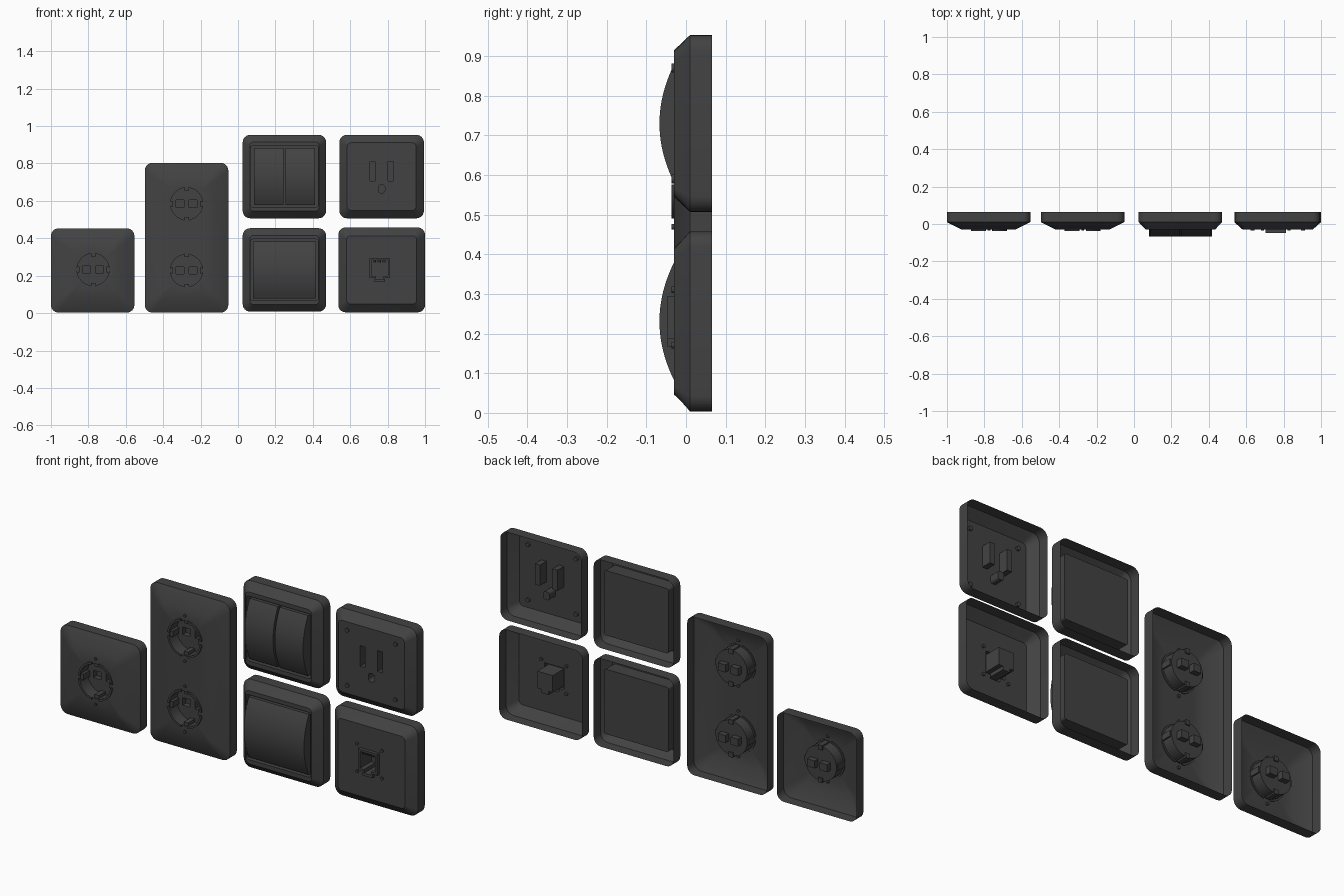
import bpy, bmesh, math

if "Cube" in bpy.data.objects:
    bpy.data.objects.remove(bpy.data.objects["Cube"], do_unlink=True)

plastic = bpy.data.materials.new("dark_grey_plastic")
plastic.use_nodes = True
plastic.diffuse_color = (0.055, 0.055, 0.055, 1)
plastic.node_tree.nodes["Principled BSDF"].inputs["Base Color"].default_value = (0.055, 0.055, 0.055, 1)

BACK, SHOULDER, FRONT = 0.065, 0.01, -0.03


# Outlines in the xz plane
def rounded(cx, cz, w, h, r, n=6):
    pts = []
    for k, (sx, sz) in enumerate(((1, 1), (-1, 1), (-1, -1), (1, -1))):
        for i in range(n + 1):
            a = math.pi / 2 * (k + i / n)
            pts.append((cx + sx * (w / 2 - r) + r * math.cos(a),
                        cz + sz * (h / 2 - r) + r * math.sin(a)))
    return pts


def rect(cx, cz, w, h):
    return [(cx + sx * w / 2, cz + sz * h / 2)
            for sx, sz in ((1, 1), (-1, 1), (-1, -1), (1, -1))]


def circle(cx, cz, r, n=40):
    return [(cx + r * math.cos(math.tau * i / n), cz + r * math.sin(math.tau * i / n))
            for i in range(n)]


def jack_outline(cx, cz, w, latch_w, latch_h):
    h, l = w / 2, latch_w / 2
    return [(cx + x, cz + z) for x, z in (
        (h, h), (-h, h), (-h, -h), (-l, -h), (-l, -h - latch_h),
        (l, -h - latch_h), (l, -h), (h, -h))]


# Surface building helpers
def loft(bm, stages):
    rings = [[bm.verts.new((x, y, z)) for x, z in pts] for pts, y in stages]
    for a, b in zip(rings, rings[1:]):
        for i in range(len(a)):
            j = (i + 1) % len(a)
            bm.faces.new((a[i], a[j], b[j], b[i]))
    return rings[0], rings[-1]


def fill(bm, loops):
    edges = []
    for loop in loops:
        for a, b in zip(loop, loop[1:] + loop[:1]):
            edges.append(bm.edges.get((a, b)) or bm.edges.new((a, b)))
    bmesh.ops.triangle_fill(bm, edges=edges, use_beauty=True, normal=(0, -1, 0))


def pocket(bm, stages, holes=()):
    first, last = loft(bm, stages)
    fill(bm, [last] + [pocket(bm, *h) for h in holes])
    return first


def finish(name, bm):
    bmesh.ops.recalc_face_normals(bm, faces=bm.faces)
    mesh = bpy.data.meshes.new(name)
    bm.to_mesh(mesh)
    bm.free()
    mesh.materials.append(plastic)
    obj = bpy.data.objects.new(name, mesh)
    bpy.context.collection.objects.link(obj)
    bpy.ops.object.select_all(action='DESELECT')
    obj.select_set(True)
    bpy.context.view_layer.objects.active = obj
    bpy.ops.object.shade_smooth_by_angle(angle=math.radians(25))


def plate(name, cx, cz, w, h, inset, holes, front_r=0.02):
    # Open-backed shell with a sloped border
    bm = bmesh.new()
    outer = rounded(cx, cz, w, h, 0.04)
    face = rounded(cx, cz, w - 2 * inset, h - 2 * inset, front_r)
    pocket(bm, [(outer, BACK), (outer, SHOULDER), (face, FRONT)], holes)
    finish(name, bm)


def prism(bm, pts, y0, y1):
    first, last = loft(bm, [(pts, y0), (pts, y1)])
    bm.faces.new(first)
    bm.faces.new(last)


def screws(name, spots, r):
    bm = bmesh.new()
    for x, z in spots:
        prism(bm, circle(x, z, r, 12), FRONT - 0.006, FRONT + 0.01)
    finish(name, bm)


# Round sockets with a cup, two pin wells, rim and contacts
def cup(cx, cz):
    c = circle(cx, cz, 0.088)
    wells = [([(rect(cx + s * 0.035, cz, 0.042, 0.038), y) for y in (0.03, 0.058)],)
             for s in (-1, 1)]
    return ([(c, FRONT), (c, 0.03)], wells)


def socket_details(name, cx, cz):
    bm = bmesh.new()
    for q in range(4):
        # Quarter rim, open at the four notches
        gaps = (0.1, 0.2) if q % 2 == 0 else (0.2, 0.1)
        a0, a1 = q * math.pi / 2 + gaps[0], (q + 1) * math.pi / 2 - gaps[1]
        arc = [a0 + (a1 - a0) * i / 10 for i in range(11)]
        pts = [(cx + 0.096 * math.cos(a), cz + 0.096 * math.sin(a)) for a in arc]
        pts += [(cx + 0.086 * math.cos(a), cz + 0.086 * math.sin(a)) for a in reversed(arc)]
        prism(bm, pts, FRONT - 0.007, FRONT + 0.005)
    for s in (-1, 1):
        prism(bm, rect(cx, cz + s * 0.083, 0.024, 0.024), -0.022, 0.036)
        prism(bm, rect(cx + s * 0.083, cz, 0.022, 0.03), -0.026, 0.025)
    finish(name + "_rim_and_contacts", bm)
    screws(name + "_screws", [(cx, cz + s * 0.115) for s in (-1, 1)], 0.007)


plate("single_socket_plate", -0.777, 0.228, 0.446, 0.45, 0.08, [cup(-0.775, 0.233)])
socket_details("single_socket", -0.775, 0.233)

plate("double_socket_plate", -0.275, 0.403, 0.446, 0.8, 0.08,
      [cup(-0.275, z) for z in (0.228, 0.585)])
for label, z in (("lower", 0.228), ("upper", 0.585)):
    socket_details(label + "_socket", -0.275, z)


# Rocker switches with bowed keys
def rocker(name, cx, cz, w):
    bm = bmesh.new()
    half, n = 0.153, 20
    prof = [(0.03, -half)]
    for i in range(n + 1):
        t = 2 * i / n - 1
        prof.append((-0.028 - 0.039 * (1 - t * t), t * half))
    prof.append((0.03, half))
    ends = [[bm.verts.new((cx + s * w / 2, y, cz + z)) for y, z in prof] for s in (-1, 1)]
    for i in range(len(prof)):
        j = (i + 1) % len(prof)
        bm.faces.new((ends[0][i], ends[0][j], ends[1][j], ends[1][i]))
    for e in ends:
        bm.faces.new(e)
    finish(name, bm)


SW_X = 0.248
for label, z, keys in (("single_switch", 0.231, 1), ("double_switch", 0.73, 2)):
    opening = rounded(SW_X, z, 0.36, 0.328, 0.012)
    plate(label + "_plate", SW_X, z, 0.446, 0.446, 0.038,
          [([(opening, FRONT), (opening, 0.042)],)])
    width = 0.336 / keys
    for k in range(keys):
        x = SW_X + (k - (keys - 1) / 2) * width
        rocker(f"{label}_rocker_{k + 1}", x, z, width - 0.01 * (keys - 1))

# Flat-pin outlet
OX, OZ = 0.768, 0.73
slots = [rect(OX + s * 0.049, OZ + 0.028, 0.028, 0.105) for s in (-1, 1)]
slots.append(rounded(OX, OZ - 0.066, 0.034, 0.042, 0.012, 4))
plate("flat_pin_outlet_plate", OX, OZ, 0.452, 0.446, 0.042,
      [([(p, FRONT), (p, 0.02)],) for p in slots])
screws("flat_pin_outlet_screws",
       [(OX + a * 0.135, OZ + b * 0.14) for a in (-1, 1) for b in (-1, 1)], 0.011)

# Network outlet with raised collar and latch notch
NX, NZ = 0.768, 0.231
collar = jack_outline(NX - 0.01, NZ + 0.01, 0.108, 0.054, 0.02)
port = jack_outline(NX - 0.01, NZ + 0.01, 0.086, 0.04, 0.018)
plate("network_outlet_plate", NX, NZ, 0.464, 0.454, 0.045,
      [([(collar, FRONT), (collar, -0.047), (port, -0.047), (port, 0.045)],)])
bm = bmesh.new()
for i in range(8):
    prism(bm, rect(NX - 0.01 + (i - 3.5) * 0.009, NZ + 0.046, 0.004, 0.014), -0.04, 0.04)
finish("network_pins", bm)
screws("network_outlet_screws",
       [(NX - 0.01 + a * 0.07, NZ + 0.01 + b * 0.07) for a in (-1, 1) for b in (-1, 1)], 0.008)
